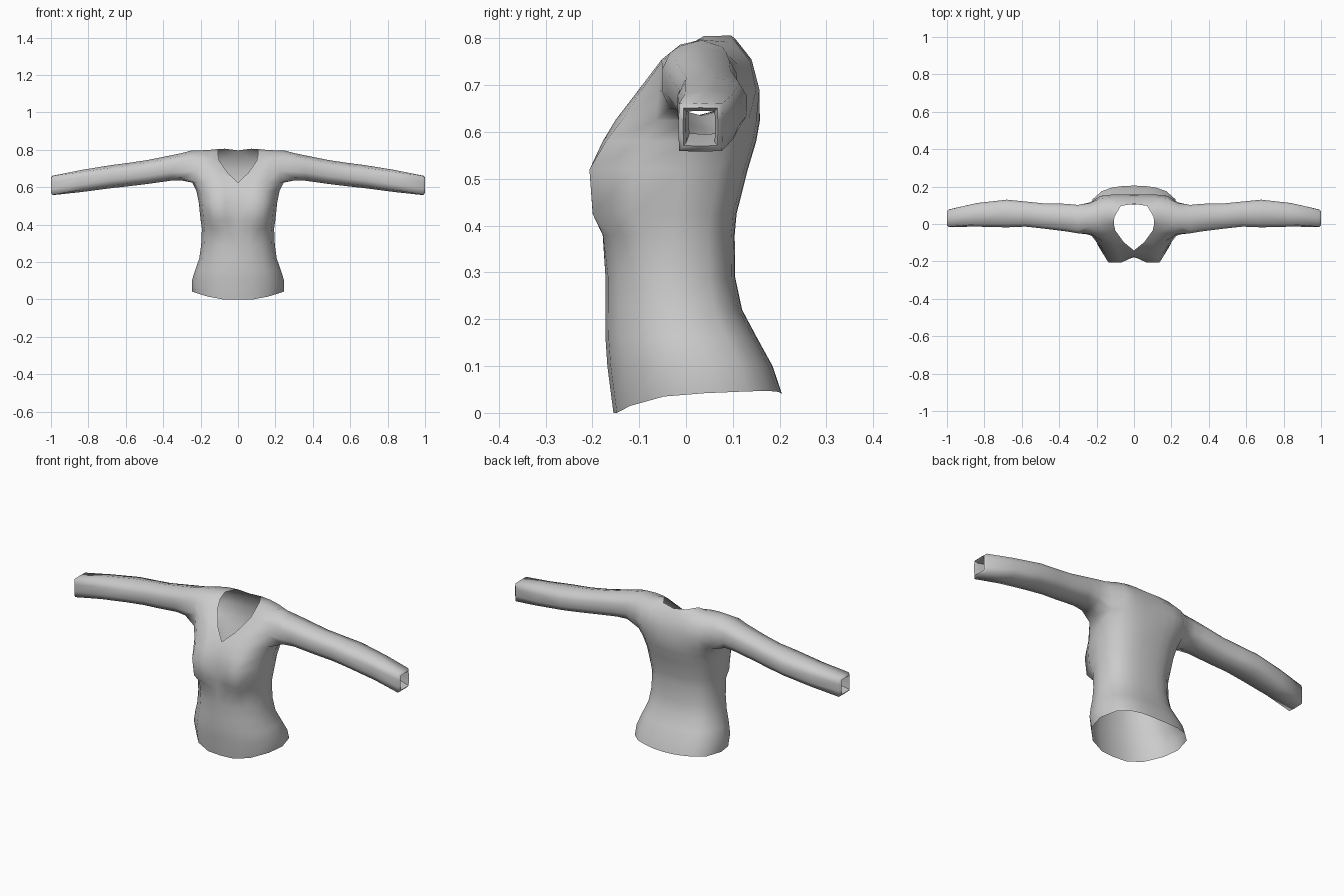
import bpy, bmesh, math

fabric = bpy.data.materials.new("grey_fabric")
fabric.diffuse_color = (0.6, 0.6, 0.6, 1)

bm = bmesh.new()


def ring(points):
    return [bm.verts.new(p) for p in points]


def bridge(a, b, closed=False):
    n = len(a)
    for i in range(n if closed else n - 1):
        j = (i + 1) % n
        bm.faces.new((a[i], a[j], b[j], b[i]))


# Half torso: columns run from front centre, round the side, to back centre
XF = (0, .32, .65, .92, 1, .9, .7, .46, .24, 0)           # share of half width
YF = (0, .02, .10, .30, .54, .80, .92, .975, .995, 1)     # share of depth
BUST = (0, .6, 1, .5, 0, 0, 0, 0, 0, 0)
HEM = (0, 0, .015, .035, .042, .046, .047, .045, .042, .04)

# height, half width, front y, back y, bust depth
ROWS = [
    (0, .245, -.155, .205, 0),
    (.10, .247, -.168, .185, 0),
    (.16, .228, -.172, .152, 0),
    (.22, .207, -.172, .120, 0),
    (.29, .197, -.172, .105, 0),
    (.38, .193, -.178, .104, .008),
    (.425, .200, -.172, .108, .055),
    (.52, .210, -.175, .132, .062),
    (.58, .222, -.157, .150, .045),
    (.625, .245, -.142, .158, .025),
]
torso = []
for k, (z, w, yf, yb, d) in enumerate(ROWS):
    torso.append(ring([(w * XF[c], yf + (yb - yf) * YF[c] - d * BUST[c],
                        z + (HEM[c] if k == 0 else 0)) for c in range(10)]))
for a, b in zip(torso, torso[1:]):
    bridge(a, b)
armpit = torso[-1]

# Front yoke, from the V neckline out to the arm hole
front = [armpit[:4]] + [ring(r) for r in (
    [(.055, -.097, .677), (.105, -.105, .685), (.165, -.095, .69), (.222, -.058, .69)],
    [(.100, -.035, .742), (.135, -.047, .752), (.185, -.052, .755), (.232, -.052, .75)],
    [(.108, .000, .782), (.145, -.005, .787), (.195, -.012, .787), (.245, -.015, .783)])]
# Back yoke, from the arm hole to the centre back
back = [armpit[5:]] + [ring(r) for r in (
    [(.235, .115, .685), (.18, .150, .69), (.12, .157, .69), (.06, .157, .69), (0, .156, .69)],
    [(.240, .110, .745), (.18, .137, .75), (.12, .141, .75), (.065, .140, .755), (0, .139, .755)],
    [(.245, .078, .782), (.19, .092, .792), (.13, .10, .80), (.07, .097, .806), (0, .107, .797)])]
for panel in (front, back):
    for a, b in zip(panel, panel[1:]):
        bridge(a, b)
# Shoulder seam joins both yokes
seam = ring([(.105, .038, .805), (.15, .038, .800), (.20, .036, .797), (.25, .034, .796)])
bridge(front[3], seam)
bridge(seam, back[3][3::-1])

# Sleeve: rounded sections that turn square at the cuff
hole = [armpit[3], armpit[4], armpit[5], back[1][0], back[2][0], back[3][0],
        seam[3], front[3][3], front[2][3], front[1][3]]
SECTION = [(-1, -1), (0, -1), (1, -1), (1, -.35), (1, .35),
           (1, 1), (0, 1), (-1, 1), (-1, .35), (-1, -.35)]
# x, front y, back y, bottom z, top z, corner fullness
SLEEVE = [
    (.30, -.050, .102, .636, .783, .80),
    (.36, -.040, .108, .635, .770, .78),
    (.48, -.025, .110, .618, .746, .78),
    (.58, -.014, .120, .606, .731, .78),
    (.68, -.018, .130, .595, .718, .78),
    (.84, -.014, .112, .574, .692, .82),
    (.99, -.016, .078, .558, .662, .97),
    (1.0, -.006, .068, .570, .652, .97),
    (.98, .000, .062, .578, .645, .97),
    (.90, .005, .075, .595, .660, .92),
]
prev = hole
for x, y0, y1, z0, z1, k in SLEEVE:
    pts = []
    for u, v in SECTION:
        s = k if abs(u * v) == 1 else 1
        pts.append((x, (y0 + y1) / 2 + u * s * (y1 - y0) / 2,
                    (z0 + z1) / 2 + v * s * (z1 - z0) / 2))
    cur = ring(pts)
    bridge(prev, cur, closed=True)
    prev = cur

bmesh.ops.recalc_face_normals(bm, faces=bm.faces)
# The open shell must face outwards: check a front torso face
bm.faces.ensure_lookup_table()
if bm.faces[0].normal.y > 0:
    bmesh.ops.reverse_faces(bm, faces=bm.faces)

mesh = bpy.data.meshes.new("sweater")
bm.to_mesh(mesh)
bm.free()
mesh.materials.append(fabric)
sweater = bpy.data.objects.new("sweater", mesh)
bpy.context.collection.objects.link(sweater)
bpy.context.view_layer.objects.active = sweater
sweater.select_set(True)
bpy.ops.object.shade_smooth_by_angle(angle=math.radians(70))

# Other half
mirror = sweater.modifiers.new("mirror", 'MIRROR')
mirror.use_clip = True
mirror.merge_threshold = 0.001
